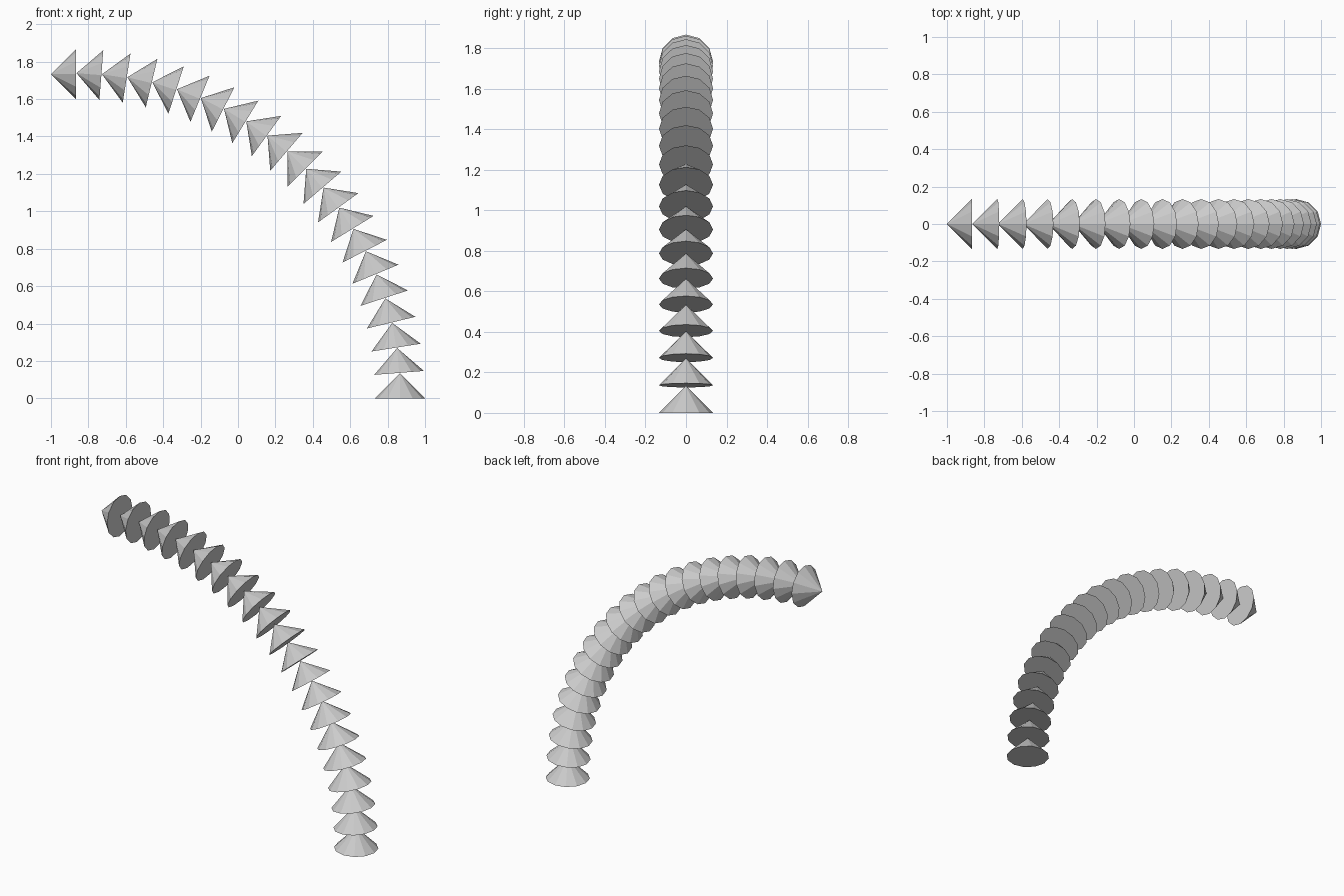
import bpy, math

if "Cube" in bpy.data.objects:
    bpy.data.objects.remove(bpy.data.objects["Cube"])

# Chain of low-poly cones following a quarter circle in the XZ plane
R = 1.7333            # arc radius
SIZE = 0.1333         # cone radius and height
STEPS = 20
CENTRE_X = -R / 2

def add_cone(index):
    a = math.radians(90) * index / STEPS
    # base centre sits on the arc, apex points along the tangent
    x = CENTRE_X + R * math.cos(a) - SIZE / 2 * math.sin(a)
    z = R * math.sin(a) + SIZE / 2 * math.cos(a)
    bpy.ops.mesh.primitive_cone_add(vertices=12, radius1=SIZE, radius2=0,
                                    depth=SIZE, location=(x, 0, z),
                                    rotation=(0, -a, 0))
    bpy.context.object.name = f"arc_cone_{index + 1:02d}"

for i in range(STEPS + 1):
    add_cone(i)
